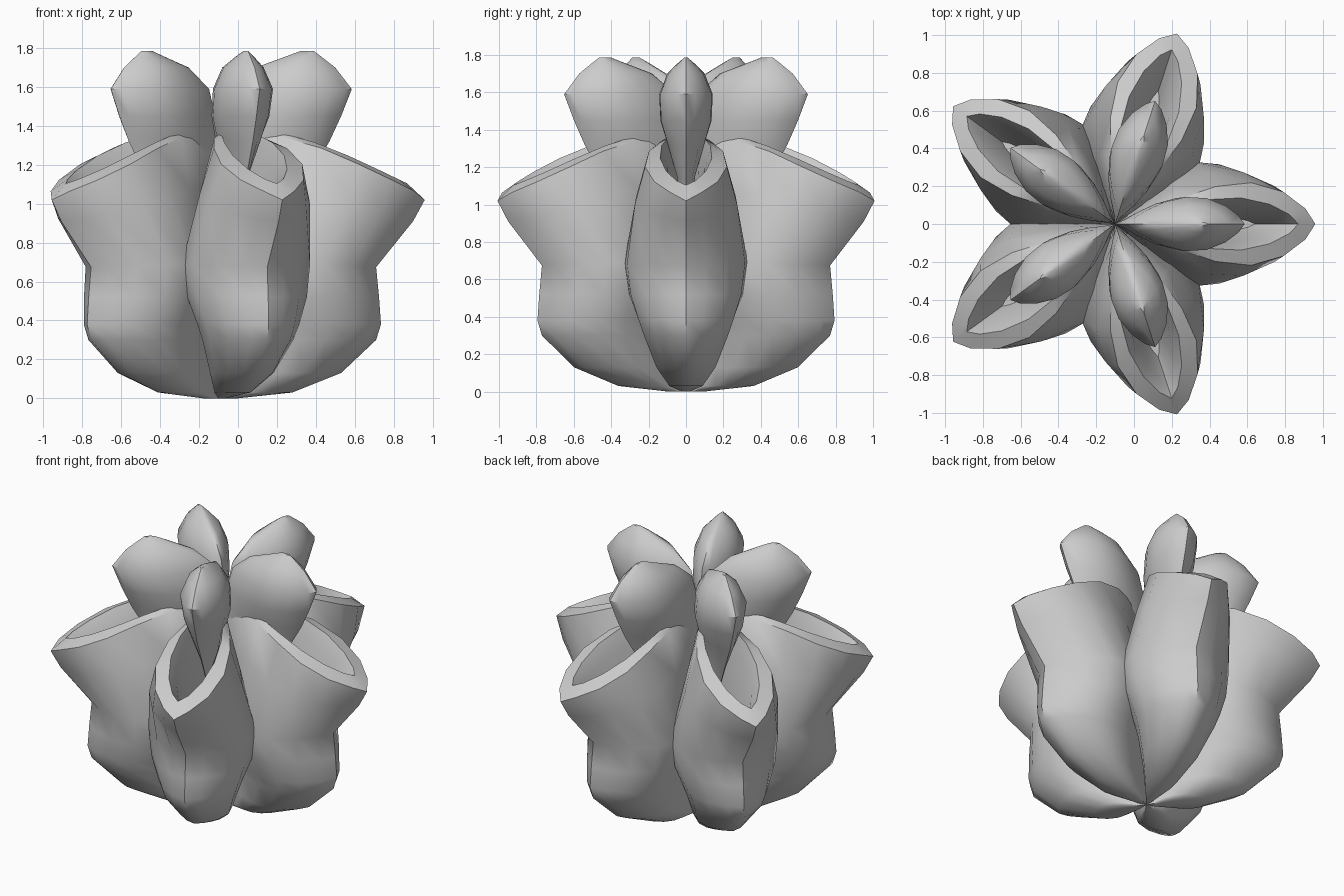
import bpy, bmesh, math
from mathutils import Matrix

if "Cube" in bpy.data.objects:
    bpy.data.objects.remove(bpy.data.objects["Cube"])

CENTER_X = -0.1
Q = [0, .07, .17, .32, .5, .68, .84, .95, 1]      # stations along each leaf section


def half_width(q, p):
    return max(0, math.sin(math.pi * q ** p)) ** 0.7


def rim_lift(r):
    # extra height of the open rim above its tip
    pts = [(0, .24), (.15, .31), (.3, .33), (.55, .26), (.75, .17), (1.0, .05), (1.06, 0), (2, 0)]
    for (a, za), (b, zb) in zip(pts, pts[1:]):
        if r <= b:
            return za + (zb - za) * (r - a) / (b - a)
    return 0


def leaf(name, levels, index):
    """Loft leaf sections: (z, inner r, outer r, half width, rim lift, width skew)."""
    bm = bmesh.new()
    rings = []
    for z, r0, r1, w, lift, p in levels:
        pts = [(q, 1) for q in Q] + [(q, -1) for q in Q[-2:0:-1]]
        ring = []
        for q, s in pts:
            r = r0 + (r1 - r0) * q
            ring.append(bm.verts.new((r, s * w * half_width(q, p), z + lift * rim_lift(r))))
        rings.append(ring)
    n = len(rings[0])
    for a, b in zip(rings, rings[1:]):
        for i in range(n):
            j = (i + 1) % n
            bm.faces.new((a[i], a[j], b[j], b[i]))
    bm.faces.new(rings[0])
    bm.faces.new(rings[-1])
    bmesh.ops.recalc_face_normals(bm, faces=bm.faces)
    bm.transform(Matrix.Translation((CENTER_X, 0, 0)) @ Matrix.Rotation(math.radians(72 * index), 4, 'Z'))
    me = bpy.data.meshes.new(name)
    bm.to_mesh(me)
    bm.free()
    ob = bpy.data.objects.new(name, me)
    bpy.context.collection.objects.link(ob)
    bpy.ops.object.select_all(action='DESELECT')
    ob.select_set(True)
    bpy.context.view_layer.objects.active = ob
    bpy.ops.object.shade_smooth_by_angle(angle=math.radians(42))


# outer folded leaf: outside wall, rim, then the inside of the narrow pocket
outer = [
    (0.00, 0, .10, .02, 0, 1.5), (.03, 0, .38, .09, 0, 1.5), (.13, 0, .63, .16, 0, 1.5),
    (.30, 0, .81, .23, 0, 1.4), (.38, 0, .835, .26, 0, 1.35), (.52, 0, .825, .31, 0, 1.25),
    (.66, 0, .81, .335, .1, 1.2), (.88, 0, 1.0, .28, .6, 1.4), (1.02, 0, 1.06, .22, 1, 1.6),
    (1.04, .02, .97, .14, 1, 1.5), (.96, .04, .90, .10, .9, 1.4), (.75, .06, .74, .05, .4, 1.3),
]
# upper closed leaf
upper = [
    (.95, 0, .36, .03, 0, 1.3), (1.15, 0, .47, .05, 0, 1.3), (1.32, 0, .57, .10, 0, 1.3),
    (1.45, .02, .63, .14, 0, 1.25), (1.59, .06, .685, .145, 0, 1.2), (1.70, .19, .60, .10, 0, 1.1),
    (1.755, .34, .53, .045, 0, 1), (1.785, .42, .49, .01, 0, 1),
]

for k in range(5):
    leaf("outer_leaf_%d" % (k + 1), outer, k)
    leaf("upper_leaf_%d" % (k + 1), upper, k)
